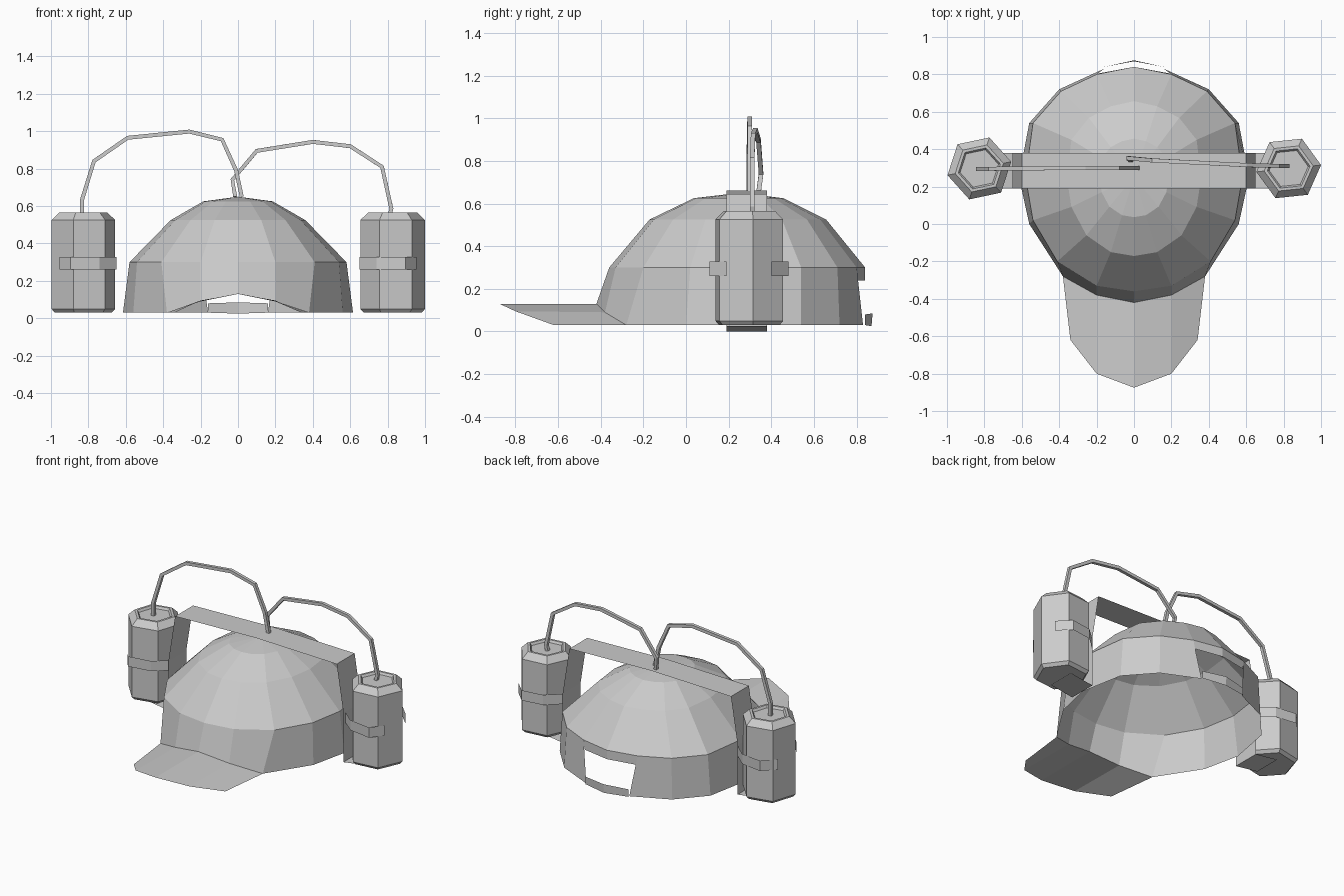
import bpy, math
from mathutils import Vector

if "Cube" in bpy.data.objects:
    bpy.data.objects.remove(bpy.data.objects["Cube"])


def make(name, verts, faces):
    me = bpy.data.meshes.new(name)
    me.from_pydata([tuple(v) for v in verts], [], faces)
    me.update()
    ob = bpy.data.objects.new(name, me)
    bpy.context.collection.objects.link(ob)
    return ob


def ribbon(name, low, high):
    """Open strip of quads between two matching paths."""
    n = len(low)
    return make(name, list(low) + list(high),
                [(i, i + 1, n + i + 1, n + i) for i in range(n - 1)])


def full_ring(half):
    """Mirror a front-to-back half outline into a closed ring."""
    return half + [(-x, y, z) for x, y, z in half[-2:0:-1]]


# Cap crown: 16-sided faceted open shell, arched at the front
base = full_ring([(0, -.42, .13), (.2, -.38, .09), (.38, -.28, .03), (.56, .0, .03),
                  (.615, .25, .03), (.56, .54, .03), (.4, .72, .03), (.16, .83, .03),
                  (0, .86, .03)])
brow = full_ring([(0, -.36, .3), (.2, -.33, .3), (.41, -.2, .3), (.54, .02, .3),
                  (.58, .25, .3), (.54, .54, .3), (.39, .71, .3), (.2, .8, .3),
                  (0, .84, .3)])


def shrink(sx, sy, z):
    return [(x * sx, .25 + (y - .25) * sy, z) for x, y, _ in brow]


rings = [base, brow, shrink(.62, .69, .525), shrink(.32, .35, .625)]
verts = [v for r in rings for v in r] + [(0, .25, .65)]
faces = []
for r in range(3):
    for i in range(16):
        if r == 0 and i in (7, 8):      # adjuster opening at the back
            continue
        j = (i + 1) % 16
        faces.append((r * 16 + i, r * 16 + j, r * 16 + 16 + j, r * 16 + 16 + i))
faces += [(48 + i, 48 + (i + 1) % 16, 64) for i in range(16)]
make("cap_crown", verts, faces)

# Rim above the opening and the adjuster strap below it
ribbon("opening_rim", [(-.19, .805, .24), (0, .84, .24), (.19, .805, .24)],
       [(-.2, .8, .3), (0, .84, .3), (.2, .8, .3)])
ribbon("adjuster_strap", [(-.16, .84, .03), (0, .87, .025), (.16, .84, .03)],
       [(-.16, .84, .08), (0, .875, .085), (.16, .84, .08)])

# Arched brim
inner = [(-.38, -.28, .03), (-.2, -.38, .09), (0, -.42, .13), (.2, -.38, .09), (.38, -.28, .03)]
outer = [(-.34, -.62, .03), (-.2, -.8, .095), (0, -.875, .13), (.2, -.8, .095), (.34, -.62, .03)]
ribbon("brim", inner, outer)

# Holder band over the crown, down the sides and under the cans
half = [(.82, .025), (.65, .0), (.65, .33), (.6, .645)]
path = [(-x, z) for x, z in half] + [(0, .66)] + half[::-1]
ribbon("holder_band", [(x, .19, z) for x, z in path], [(x, .38, z) for x, z in path])

# Hexagonal cans with recessed lids, and their clips
profile = [(.155, .03), (.174, .05), (.174, .525), (.132, .565), (.115, .565), (.105, .55)]
clip = [(.955, .19), (.895, .11), (.74, .135), (.65, .21), (.65, .38),
        (.74, .46), (.885, .48), (.965, .4)]
for side, sign, phase in (("right", 1, 6), ("left", -1, 12)):
    verts = []
    for r, z in profile:
        for k in range(6):
            a = math.radians(phase + 60 * k)
            verts.append((sign * .827 + r * math.cos(a), .297 + r * math.sin(a), z))
    n = len(profile)
    faces = [(q * 6 + k, q * 6 + (k + 1) % 6, q * 6 + 6 + (k + 1) % 6, q * 6 + 6 + k)
             for q in range(n - 1) for k in range(6)]
    faces += [tuple(range(5, -1, -1)), tuple(range(n * 6 - 6, n * 6))]
    make(side + "_can", verts, faces)
    ribbon(side + "_clip", [(sign * x, y, .26) for x, y in clip],
           [(sign * x, y, .328) for x, y in clip])


# Drinking tubes: thin square-section bent tubes
def tube(name, pts, radius=.015, sides=4):
    pts = [Vector(p) for p in pts]
    verts, faces = [], []
    for i, p in enumerate(pts):
        t = (pts[min(i + 1, len(pts) - 1)] - pts[max(i - 1, 0)]).normalized()
        v = Vector((0, 1, 0))
        v = (v - t * v.dot(t)).normalized()
        u = t.cross(v)
        for k in range(sides):
            a = 2 * math.pi * (k + .5) / sides
            verts.append(p + radius * (math.cos(a) * u + math.sin(a) * v))
    for i in range(len(pts) - 1):
        for k in range(sides):
            a, b = i * sides + k, i * sides + (k + 1) % sides
            faces.append((a, b, b + sides, a + sides))
    faces += [tuple(range(sides))[::-1], tuple(range(len(verts) - sides, len(verts)))]
    make(name, verts, faces)


tube("left_tube", [(-.835, .295, .55), (-.835, .295, .63), (-.77, .295, .84), (-.59, .297, .965),
                   (-.26, .3, .998), (-.085, .3, .955), (-.01, .3, .79), (.02, .3, .65)])
tube("right_tube", [(.81, .31, .55), (.82, .31, .585), (.77, .31, .81), (.6, .315, .92),
                    (.4, .325, .943), (.1, .34, .895), (-.03, .352, .74), (-.015, .34, .65)])
